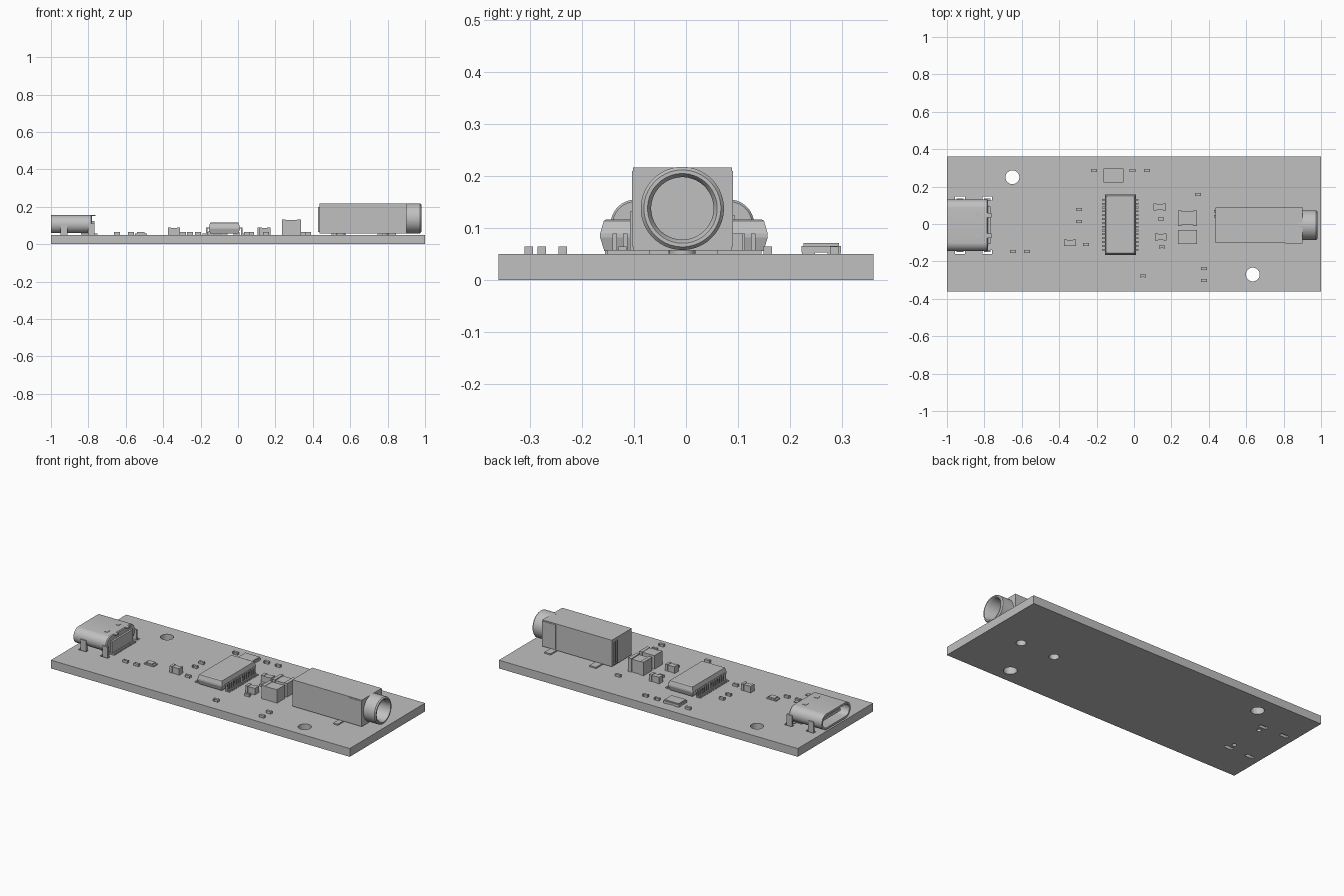
import bpy, bmesh, math
from mathutils import Vector

cube = bpy.data.objects.get("Cube")
if cube:
    bpy.data.objects.remove(cube, do_unlink=True)

grey = bpy.data.materials.new("plain_grey")
grey.use_nodes = True
COLOUR = (0.53, 0.53, 0.53, 1)
grey.diffuse_color = COLOUR
grey.node_tree.nodes["Principled BSDF"].inputs["Base Color"].default_value = COLOUR

TOP = 0.05      # upper face of the board
MID = -0.007    # y of the connectors' axis


def finish(name, bm, smooth=False):
    bmesh.ops.recalc_face_normals(bm, faces=bm.faces)
    mesh = bpy.data.meshes.new(name)
    bm.to_mesh(mesh)
    bm.free()
    mesh.materials.append(grey)
    obj = bpy.data.objects.new(name, mesh)
    bpy.context.collection.objects.link(obj)
    bpy.ops.object.select_all(action='DESELECT')
    obj.select_set(True)
    bpy.context.view_layer.objects.active = obj
    if smooth:
        bpy.ops.object.shade_smooth_by_angle(angle=math.radians(35))
    return obj


def add_box(bm, x0, x1, y0, y1, z0, z1):
    verts = bmesh.ops.create_cube(bm, size=1)["verts"]
    for v in verts:
        v.co = Vector(((x0 + x1) / 2 + v.co.x * (x1 - x0),
                       (y0 + y1) / 2 + v.co.y * (y1 - y0),
                       (z0 + z1) / 2 + v.co.z * (z1 - z0)))


def boxes(name, spans):
    bm = bmesh.new()
    for span in spans:
        add_box(bm, *span)
    return finish(name, bm)


def add_loft(bm, rings):
    loops = [[bm.verts.new(p) for p in ring] for ring in rings]
    for a, b in zip(loops, loops[1:]):
        for i in range(len(a)):
            j = (i + 1) % len(a)
            bm.faces.new((a[i], a[j], b[j], b[i]))
    bm.faces.new(loops[0])
    bm.faces.new(loops[-1])


def upright(x, y, r, z0, z1, n=32):
    return [[(x + r * math.cos(i * math.tau / n), y + r * math.sin(i * math.tau / n), z)
             for i in range(n)] for z in (z0, z1)]


def across(x, r, z, half=0, n=48):
    """Ring around the x axis; half stretches it sideways into a slot shape."""
    pts = []
    for i in range(n):
        a = (i + 0.5) * math.tau / n
        side = math.copysign(half, math.cos(a))
        pts.append((x, MID + side + r * math.cos(a), z + r * math.sin(a)))
    return pts


def cut(obj, bm):
    cutter = finish("cutter", bm)
    cutter.hide_render = True
    mod = obj.modifiers.new("cut", 'BOOLEAN')
    mod.operation, mod.solver, mod.object = 'DIFFERENCE', 'EXACT', cutter
    bpy.context.view_layer.objects.active = obj
    bpy.ops.object.modifier_apply(modifier=mod.name)
    bpy.data.objects.remove(cutter, do_unlink=True)


# Circuit board with mounting holes, peg holes and socket slots
board = boxes("circuit_board", [(-1, 1, -0.36, 0.36, 0, TOP)])
holes = bmesh.new()
for x, y, r in [(-0.65, 0.25, 0.037), (0.635, -0.27, 0.037), (0.55, MID, 0.027),
                (0.78, MID, 0.027), (-0.79, 0.095, 0.012), (-0.79, -0.11, 0.012)]:
    add_loft(holes, upright(x, y, r, -0.1, 0.1))
for x in (-0.93, -0.785):
    for s in (-1, 1):
        y = MID + s * 0.143
        add_box(holes, x - 0.026, x + 0.026, y - 0.011, y + 0.011, -0.1, 0.1)
cut(board, holes)

# Audio jack body, barrel, pegs and solder tabs
body = boxes("jack_body", [(0.435, 0.9, -0.102, 0.088, 0.057, 0.217)])
bore = bmesh.new()
add_loft(bore, [across(0.58, 0.07, 0.138), across(1, 0.07, 0.138)])
cut(body, bore)
boxes("jack_rear_ribs", [(0.429, 0.436, y, y + 0.012, 0.065, 0.2) for y in (0.035, 0.062)])
boxes("jack_front_collar", [(0.81, 0.9, y, y + 0.003, 0.065, 0.21) for y in (-0.104, 0.087)])
bm = bmesh.new()
add_loft(bm, [across(x, r, 0.138) for x, r in
              [(0.88, 0.08), (0.973, 0.08), (0.98, 0.074), (0.98, 0.067),
               (0.97, 0.06), (0.62, 0.06)]])
finish("jack_barrel", bm, True)
bm = bmesh.new()
for x in (0.55, 0.78):
    add_loft(bm, upright(x, MID, 0.025, 0.03, 0.06))
finish("jack_pegs", bm, True)
boxes("jack_tabs", [(0.5, 0.545, 0.06, 0.145, TOP, 0.058),
                    (0.805, 0.845, 0.06, 0.145, TOP, 0.058),
                    (0.745, 0.775, -0.152, -0.07, TOP, 0.058)])

# Power socket: slot-shaped hollow shell opening to -x
bm = bmesh.new()
add_loft(bm, [across(x, r, 0.107, 0.09) for x, r in
              [(-0.78, 0.044), (-0.785, 0.048), (-1, 0.048), (-1, 0.036), (-0.82, 0.036)]])
finish("socket_shell", bm, True)
boxes("socket_tongue", [(-0.97, -0.81, MID - 0.085, MID + 0.085, 0.099, 0.115)])
boxes("socket_housing", [(-0.84, -0.768, MID - 0.1, MID + 0.1, 0.052, 0.125)])
legs = []
for x in (-0.93, -0.785):
    for s in (-1, 1):
        y = MID + s * 0.137
        legs.append((x - 0.018, x + 0.018, y - 0.006, y + 0.006, 0.015, 0.11))
boxes("socket_legs", legs)
boxes("socket_springs", [(x, x + 0.022, MID + y - 0.012, MID + y + 0.012, 0.15, 0.157)
                         for x in (-0.845, -0.785) for y in (-0.055, 0.055)])
boxes("socket_contacts", [(-0.78, -0.75, MID + i * 0.0165 - 0.005, MID + i * 0.0165 + 0.005,
                           TOP, 0.058) for i in range(-6, 7)])

# Main chip: tapered block with gull-wing pins
CX, CY = -0.073, -0.004
bm = bmesh.new()
rings = []
for inset, z in [(0.008, 0.056), (0, 0.082), (0, 0.09), (0.007, 0.114), (0.012, 0.117)]:
    hx, hy = 0.083 - inset, 0.161 - inset
    rings.append([(CX + sx * hx, CY + sy * hy, z)
                  for sx, sy in ((-1, -1), (1, -1), (1, 1), (-1, 1))])
add_loft(bm, rings)
finish("main_chip", bm)
pins = []
for s in (-1, 1):
    for i in range(14):
        y = CY + (i - 6.5) * 0.0205
        for a, b, z0, z1 in [(0.078, 0.097, 0.083, 0.09), (0.09, 0.097, TOP, 0.09),
                             (0.09, 0.117, TOP, 0.056)]:
            xs = sorted((CX + s * a, CX + s * b))
            pins.append((*xs, y - 0.0045, y + 0.0045, z0, z1))
boxes("main_chip_pins", pins)


# Two-terminal parts: a body between slightly larger end caps
def part(name, x, y, lx, ly, top, cap=0.25, step=0.003):
    hx, hy = lx / 2, ly / 2
    c = lx * cap
    boxes(name, [(x - hx, x - hx + c, y - hy, y + hy, TOP, top),
                 (x + hx - c, x + hx, y - hy, y + hy, TOP, top),
                 (x - hx + c, x + hx - c, y - hy + step, y + hy - step, TOP, top - step)])


for x, y in [(-0.215, 0.285), (-0.007, 0.285), (0.07, 0.285), (-0.295, 0.077),
             (-0.295, 0.013), (-0.647, -0.148), (-0.573, -0.148), (-0.257, -0.11),
             (0.342, 0.157), (0.145, 0.027), (0.15, -0.122), (0.048, -0.277),
             (0.374, -0.237), (0.374, -0.302)]:
    part("small_resistor", x, y, 0.032, 0.016, 0.065, step=0.001)
part("capacitor_back", 0.137, 0.09, 0.068, 0.038, 0.09)
part("capacitor_front", 0.143, -0.07, 0.064, 0.038, 0.09)
part("capacitor_side", -0.343, -0.1, 0.064, 0.036, 0.09)
part("large_capacitor_back", 0.285, 0.031, 0.102, 0.083, 0.132, 0.2, 0.005)
part("large_capacitor_front", 0.285, -0.07, 0.102, 0.075, 0.132, 0.2, 0.002)

# Indicator lamp and oscillator
boxes("indicator_lamp", [(-0.552, -0.487, -0.11, -0.073, TOP, 0.057),
                         (-0.54, -0.499, -0.108, -0.075, 0.056, 0.064)])
boxes("oscillator", [(-0.162, -0.057, 0.222, 0.298, 0.053, 0.066),
                     (-0.157, -0.062, 0.226, 0.294, 0.066, 0.071)])
boxes("oscillator_pads", [(x, x + 0.032, y, y + 0.025, TOP, 0.054)
                          for x in (-0.16, -0.091) for y in (0.223, 0.272)])
